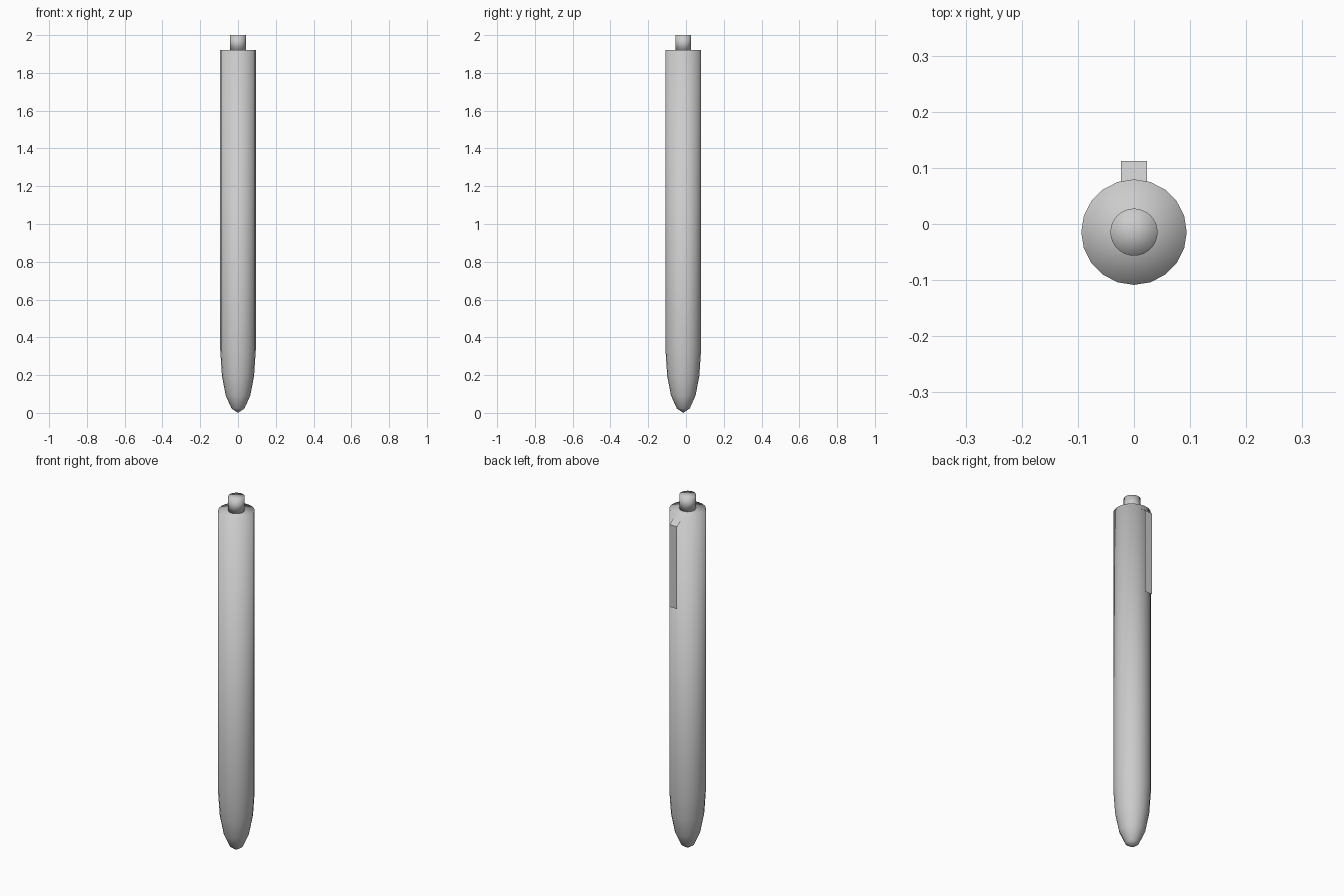
import bpy, bmesh, math

if "Cube" in bpy.data.objects:
    bpy.data.objects.remove(bpy.data.objects["Cube"])

AXIS_Y = -0.0145  # the barrel sits slightly forward to balance the clip

grey = bpy.data.materials.new("light_grey")
grey.diffuse_color = (0.6, 0.6, 0.6, 1)
grey.use_nodes = True
grey.node_tree.nodes["Principled BSDF"].inputs["Base Color"].default_value = grey.diffuse_color


def add_object(name, bm, smooth):
    for f in bm.faces:
        f.smooth = smooth
    mesh = bpy.data.meshes.new(name)
    bm.to_mesh(mesh)
    bm.free()
    mesh.materials.append(grey)
    obj = bpy.data.objects.new(name, mesh)
    bpy.context.collection.objects.link(obj)
    return obj


def lathe(name, profile, sides):
    """Spin a (radius, height) profile around the barrel axis."""
    bm = bmesh.new()
    verts = [bm.verts.new((r, 0, z)) for r, z in profile]
    edges = [bm.edges.new(pair) for pair in zip(verts, verts[1:])]
    bmesh.ops.spin(bm, geom=verts + edges, cent=(0, 0, 0), axis=(0, 0, 1),
                   angle=2 * math.pi, steps=sides, use_duplicate=False)
    bmesh.ops.remove_doubles(bm, verts=bm.verts, dist=1e-5)
    bmesh.ops.recalc_face_normals(bm, faces=bm.faces)
    add_object(name, bm, True).location.y = AXIS_Y


# Barrel with a rounded writing tip and a flat shoulder
lathe("barrel", [(0, 0), (0.034, 0.023), (0.065, 0.092), (0.085, 0.195),
                 (0.094, 0.33), (0.094, 1.92), (0, 1.92)], 20)

# Push button on top
lathe("push_button", [(0, 1.915), (0.042, 1.915), (0.042, 2.0), (0, 2.0)], 32)

# Pocket clip: a bent thin sheet, open at the sides
bm = bmesh.new()
path = [(0.07, 1.90), (0.112, 1.87), (0.112, 1.405)]
rows = [[bm.verts.new((x, y, z)) for x in (-0.0235, 0.0235)] for y, z in path]
for (a, b), (c, d) in zip(rows, rows[1:]):
    bm.faces.new((b, a, c, d))
bm.normal_update()
if bm.faces[:][1].normal.y < 0:
    bmesh.ops.reverse_faces(bm, faces=bm.faces[:])
add_object("pocket_clip", bm, False)
